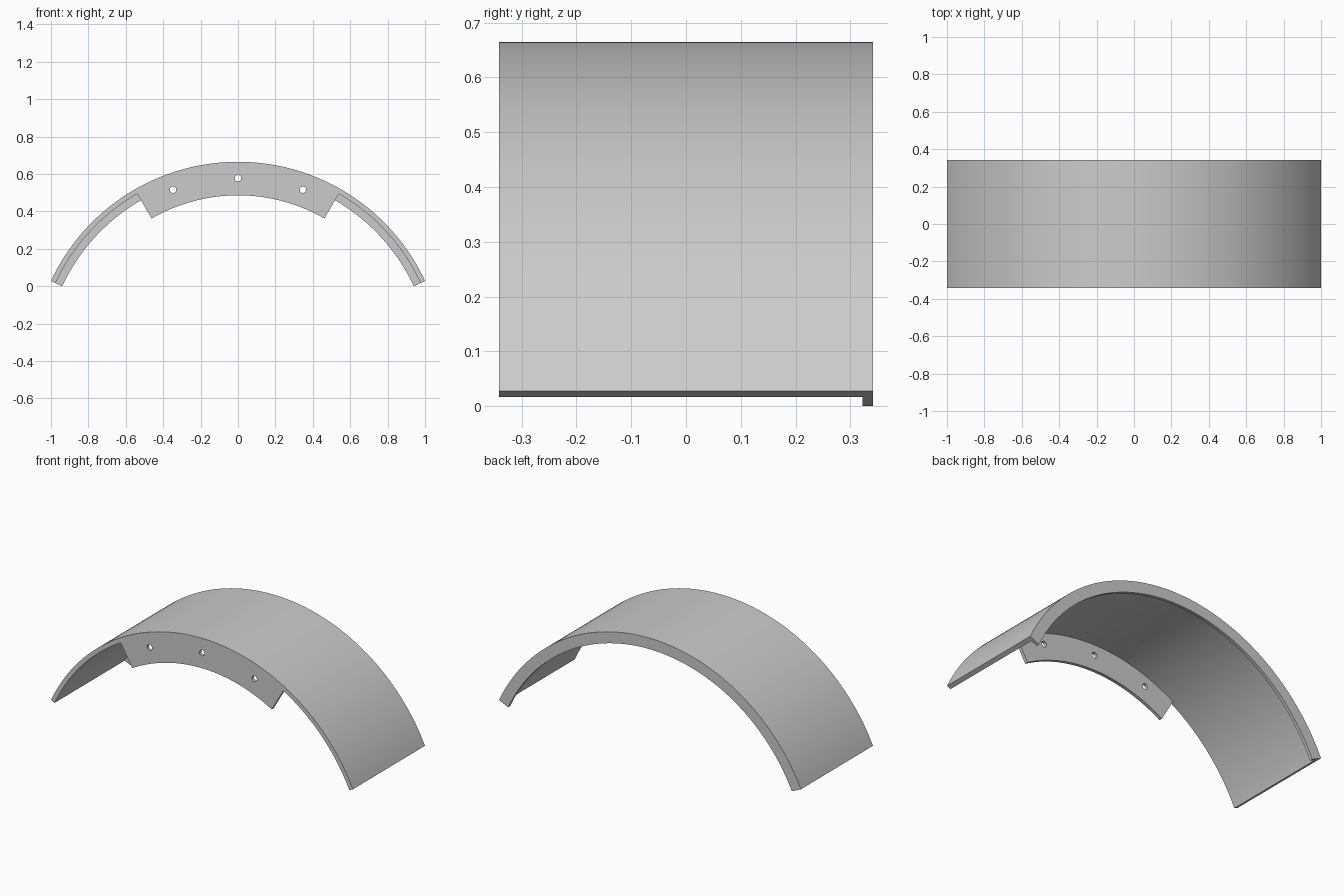
import bpy, bmesh, math
from mathutils import Matrix

cube = bpy.data.objects.get("Cube")
if cube:
    bpy.data.objects.remove(cube, do_unlink=True)

R_OUT = 1.1034        # outer radius of the arch
R_SHELL = 1.077       # underside of the thin shell
R_RIM = 1.037         # underside of the rear rim
R_FLANGE = 0.924      # lower edge of the mounting flange
R_HOLES = 1.0154
CENTRE_Z = 0.665 - R_OUT
Y = 0.341
PLATE = 0.019

grey = bpy.data.materials.new("light_grey")
grey.use_nodes = True
colour = (0.6, 0.6, 0.6, 1)
grey.diffuse_color = colour
grey.node_tree.nodes["Principled BSDF"].inputs["Base Color"].default_value = colour


def arc_part(name, r_in, r_out, half_angle, y0, y1):
    """Sweep a rectangular section about the arch axis, one step per degree."""
    bm = bmesh.new()
    rings = []
    for deg in range(-half_angle, half_angle + 1):
        a = math.radians(deg)
        s, c = math.sin(a), math.cos(a)
        rings.append([bm.verts.new((r * s, y, CENTRE_Z + r * c))
                      for r, y in ((r_in, y0), (r_out, y0), (r_out, y1), (r_in, y1))])
    for a, b in zip(rings, rings[1:]):
        for i in range(4):
            j = (i + 1) % 4
            bm.faces.new((a[i], a[j], b[j], b[i]))
    bm.faces.new(rings[0])
    bm.faces.new(rings[-1])
    bmesh.ops.recalc_face_normals(bm, faces=bm.faces)
    mesh = bpy.data.meshes.new(name)
    bm.to_mesh(mesh)
    bm.free()
    obj = bpy.data.objects.new(name, mesh)
    bpy.context.collection.objects.link(obj)
    mesh.materials.append(grey)
    return obj


# Thin curved shell, deeper rim at the back, mounting flange at the front
shell = arc_part("arched_shell", R_SHELL, R_OUT, 65, -Y, Y)
rim = arc_part("rear_rim", R_RIM, R_SHELL, 65, Y - PLATE, Y)
flange = arc_part("mounting_flange", R_FLANGE, R_SHELL, 30, -Y, -Y + PLATE)

# Three bolt holes through the flange
bm = bmesh.new()
for deg in (-20, 0, 20):
    a = math.radians(deg)
    place = Matrix.Translation((R_HOLES * math.sin(a), -Y + PLATE / 2,
                                CENTRE_Z + R_HOLES * math.cos(a)))
    bmesh.ops.create_cone(bm, cap_ends=True, segments=32, radius1=0.017, radius2=0.017,
                          depth=0.1, matrix=place @ Matrix.Rotation(math.pi / 2, 4, "X"))
mesh = bpy.data.meshes.new("bolt_hole_cutter")
bm.to_mesh(mesh)
bm.free()
mesh.materials.append(grey)
cutter = bpy.data.objects.new("bolt_hole_cutter", mesh)
bpy.context.collection.objects.link(cutter)
cutter.hide_render = True
cutter.hide_viewport = True
cut = flange.modifiers.new("bolt_holes", "BOOLEAN")
cut.operation = "DIFFERENCE"
cut.solver = "EXACT"
cut.object = cutter

# Smooth the curved faces, keep edges sharp
bpy.ops.object.select_all(action="DESELECT")
for obj in (shell, rim, flange):
    obj.select_set(True)
bpy.context.view_layer.objects.active = shell
bpy.ops.object.shade_smooth_by_angle(angle=math.radians(30))
